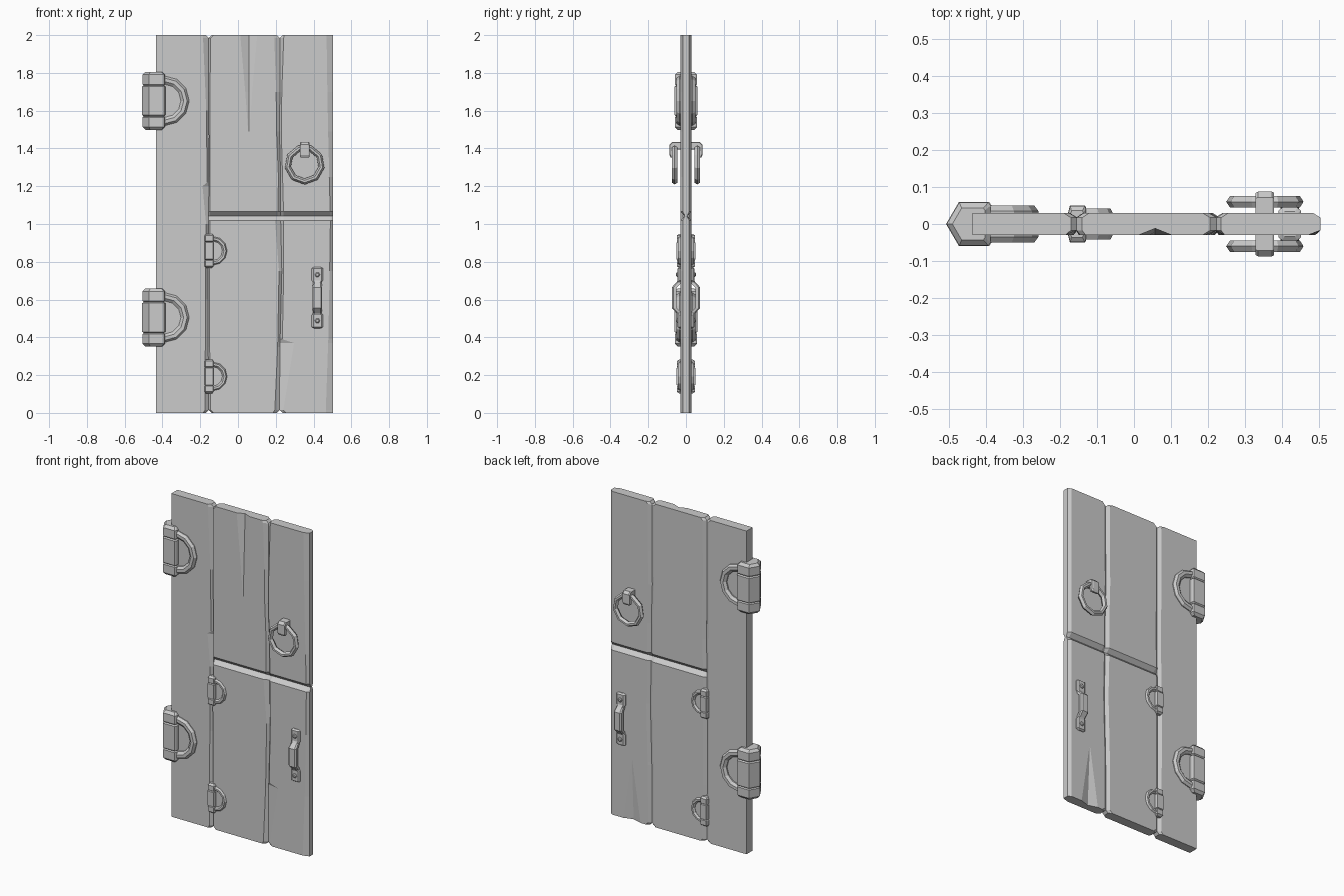
import bpy, bmesh, math
from mathutils import Vector

cube = bpy.data.objects.get("Cube")
if cube:
    bpy.data.objects.remove(cube, do_unlink=True)

grey = bpy.data.materials.new("plain grey")
grey.use_nodes = True
grey.diffuse_color = (0.6, 0.6, 0.6, 1)
grey.node_tree.nodes["Principled BSDF"].inputs["Base Color"].default_value = (0.6, 0.6, 0.6, 1)


def loft(name, rings, closed=False):
    """Skin a list of matching cross-sections, capping the ends unless closed."""
    bm = bmesh.new()
    loops = [[bm.verts.new(p) for p in ring] for ring in rings]
    n = len(loops[0])
    pairs = list(zip(loops, loops[1:]))
    if closed:
        pairs.append((loops[-1], loops[0]))
    else:
        bm.faces.new(loops[0])
        bm.faces.new(loops[-1])
    for a, b in pairs:
        for i in range(n):
            j = (i + 1) % n
            bm.faces.new((a[i], a[j], b[j], b[i]))
    bmesh.ops.recalc_face_normals(bm, faces=bm.faces)
    mesh = bpy.data.meshes.new(name)
    bm.to_mesh(mesh)
    bm.free()
    mesh.materials.append(grey)
    obj = bpy.data.objects.new(name, mesh)
    bpy.context.collection.objects.link(obj)
    return obj


T, E = 0.03, 0.017      # half thickness at the face and at the plank edge


def plank(name, rows, front_dent=None, back_dent=None, square_left=False):
    """rows: height, left, right, front chamfers, half thickness.
    Dents: x, width, depth, deep end height, shallow end height."""
    def dent(d, z, l, r):
        if not d:
            return (l + r) / 2, 0.02, 0
        x, w, depth, z0, z1 = d
        k = max(0, min(1, (z - z1) / (z0 - z1)))
        return x, max(w * k, 0.003), depth * k
    rings = []
    for z, l, r, cl, cr, t in rows:
        e = min(E, t)
        le = t if square_left else e
        bl = 0.005 if square_left else 0.02
        fx, fw, fd = dent(front_dent, z, l, r)
        bx, bw, bd = dent(back_dent, z, l, r)
        pts = [(l, -le), (l + cl, -t), (fx - fw, -t), (fx, fd - t), (fx + fw, -t),
               (r - cr, -t), (r, -e), (r, e), (r - 0.02, t),
               (bx + bw, t), (bx, t - bd), (bx - bw, t), (l + bl, t), (l, le)]
        rings.append([(x, y, z) for x, y in pts])
    return loft(name, rings)


# Door planks, with slightly wandering seams
plank("left_plank", [
    (0, -0.435, -0.17, 0.005, 0.015, T), (0.015, -0.435, -0.155, 0.005, 0.02, T),
    (0.6, -0.435, -0.16, 0.005, 0.012, T), (1.0, -0.435, -0.157, 0.005, 0.012, T),
    (1.2, -0.435, -0.153, 0.005, 0.035, T), (1.22, -0.435, -0.153, 0.005, 0.01, T),
    (1.6, -0.435, -0.156, 0.005, 0.012, T), (1.985, -0.435, -0.155, 0.005, 0.03, T),
    (2, -0.435, -0.17, 0.005, 0.015, T)], square_left=True)
plank("upper_middle_plank", [
    (1.042, -0.157, 0.226, 0.01, 0.015, 0.006), (1.066, -0.157, 0.226, 0.01, 0.015, T),
    (1.25, -0.153, 0.226, 0.006, 0.012, T), (1.49, -0.155, 0.219, 0.006, 0.015, T),
    (1.7, -0.156, 0.222, 0.008, 0.02, T), (1.985, -0.155, 0.222, 0.01, 0.03, T),
    (2, -0.14, 0.205, 0.01, 0.02, T)], front_dent=(0.057, 0.045, 0.018, 2, 1.49))
plank("upper_right_plank", [
    (1.042, 0.226, 0.503, 0.015, 0.015, 0.006), (1.066, 0.226, 0.503, 0.015, 0.015, T),
    (1.25, 0.226, 0.503, 0.01, 0.02, T), (1.49, 0.219, 0.503, 0.01, 0.026, T),
    (1.7, 0.222, 0.503, 0.01, 0.03, T), (1.985, 0.222, 0.503, 0.02, 0.034, T),
    (2, 0.235, 0.503, 0.01, 0.034, T)])
plank("lower_middle_plank", [
    (0, -0.14, 0.205, 0.01, 0.02, T), (0.015, -0.155, 0.22, 0.01, 0.025, T),
    (0.35, -0.158, 0.222, 0.008, 0.012, T), (0.75, -0.158, 0.232, 0.006, 0.015, T),
    (1.018, -0.157, 0.226, 0.01, 0.03, T), (1.042, -0.157, 0.226, 0.01, 0.03, 0.006)])
plank("lower_right_plank", [
    (0, 0.235, 0.503, 0.02, 0.038, T), (0.015, 0.22, 0.503, 0.02, 0.038, T),
    (0.37, 0.222, 0.503, 0.075, 0.026, T), (0.39, 0.223, 0.503, 0.012, 0.025, T),
    (0.75, 0.232, 0.503, 0.01, 0.018, T), (1.018, 0.226, 0.503, 0.015, 0.014, T),
    (1.042, 0.226, 0.503, 0.015, 0.014, 0.006)],
    back_dent=(0.35, 0.06, 0.018, 0, 0.3))


def arc_ring(name, centre, radius, section, angles, closed):
    """Sweep a (radial, depth) section about an axis along y."""
    rings = []
    for a in angles:
        d = Vector((math.cos(a), 0, math.sin(a)))
        rings.append([centre + d * (radius + r) + Vector((0, y, 0)) for r, y in section])
    return loft(name, rings, closed)


def hinge(name, x, z, half_width, half_depth, half_height, point, ring_radius, ring_depth):
    # Faceted barrel with pinched bands and chamfered ends
    w, d, h = half_width, half_depth, half_height
    outline = [(-w, 0), (-w + point, -d), (w - 0.1 * w, -d), (w, -0.85 * d),
               (w, 0.85 * d), (w - 0.1 * w, d), (-w + point, d)]
    bands = [(1, 0.72), (0.9, 0.97), (0.57, 0.97), (0.53, 0.88), (0.49, 1)]
    bands = [(-k, s) for k, s in bands] + [(k, s) for k, s in reversed(bands)]
    loft(name + "_barrel", [[(x + s * px, s * py, z + k * h) for px, py in outline]
                            for k, s in bands])
    # D-shaped strap wrapping both faces of the door
    b, q = ring_radius * 0.14, ring_depth
    section = [(-b * 1.4, -0.75 * q), (-b * 0.6, -q), (b * 0.4, -q), (b, -0.7 * q),
               (b, 0.7 * q), (b * 0.4, q), (-b * 0.6, q), (-b * 1.4, 0.75 * q)]
    angles = [math.radians(-90 + 180 * i / 6) for i in range(7)]
    arc_ring(name + "_strap", Vector((x + w - 0.005, 0, z)), ring_radius - b, section, angles, False)


for label, z in (("upper", 1.652), ("lower", 0.505)):
    hinge(label + "_large_hinge", -0.446, z, 0.061, 0.06, 0.154, 0.035, 0.132, 0.05)
for label, z in (("upper", 0.858), ("lower", 0.193)):
    hinge(label + "_small_hinge", -0.157, z, 0.028, 0.05, 0.09, 0.012, 0.077, 0.042)

for side, s in (("front", -1), ("back", 1)):
    # Pull ring hanging from a staple
    section = [(-0.016, 0), (-0.006, -0.015), (0.006, -0.015),
               (0.016, 0), (0.006, 0.015), (-0.006, 0.015)]
    arc_ring(side + "_pull_ring", Vector((0.353, s * 0.06, 1.315)), 0.09, section,
             [math.tau * i / 9 - math.pi / 2 for i in range(9)], True)
    staple = [(0.02, 1.435), (0.072, 1.435), (0.087, 1.42), (0.087, 1.365),
              (0.08, 1.352), (0.068, 1.352), (0.066, 1.395), (0.02, 1.395)]
    loft(side + "_ring_staple", [[(0.353 + x, s * (y - i), z + (i if z < 1.4 else -i)) for y, z in staple]
                                 for x, i in ((-0.025, 0.003), (-0.019, 0), (0.019, 0), (0.025, 0.003))])

    # Bowed grip with flat end pads: height offset, depth, half width, thickness
    half = [(0.162, 0.034, 0.02, 0.02), (0.155, 0.044, 0.03, 0.03), (0.092, 0.044, 0.03, 0.03),
            (0.082, 0.05, 0.022, 0.028), (0.055, 0.075, 0.026, 0.026)]
    path = half + [(-z, y, w, t) for z, y, w, t in reversed(half)]
    loft(side + "_grip", [[(0.42 - w, s * (y - t), 0.61 + z), (0.42 - w, s * (y - 0.008), 0.61 + z),
                           (0.42 - w * 0.7, s * y, 0.61 + z), (0.42 + w * 0.7, s * y, 0.61 + z),
                           (0.42 + w, s * (y - 0.008), 0.61 + z), (0.42 + w, s * (y - t), 0.61 + z)]
                          for z, y, w, t in path])
    # Faceted rivets on the pads
    for label, z in (("upper", 0.732), ("lower", 0.488)):
        loft(f"{side}_{label}_rivet",
             [[(0.42 + r * math.cos(math.tau * i / 6), s * y, z + r * math.sin(math.tau * i / 6))
               for i in range(6)] for r, y in ((0.014, 0.04), (0.014, 0.047), (0.008, 0.052))])
